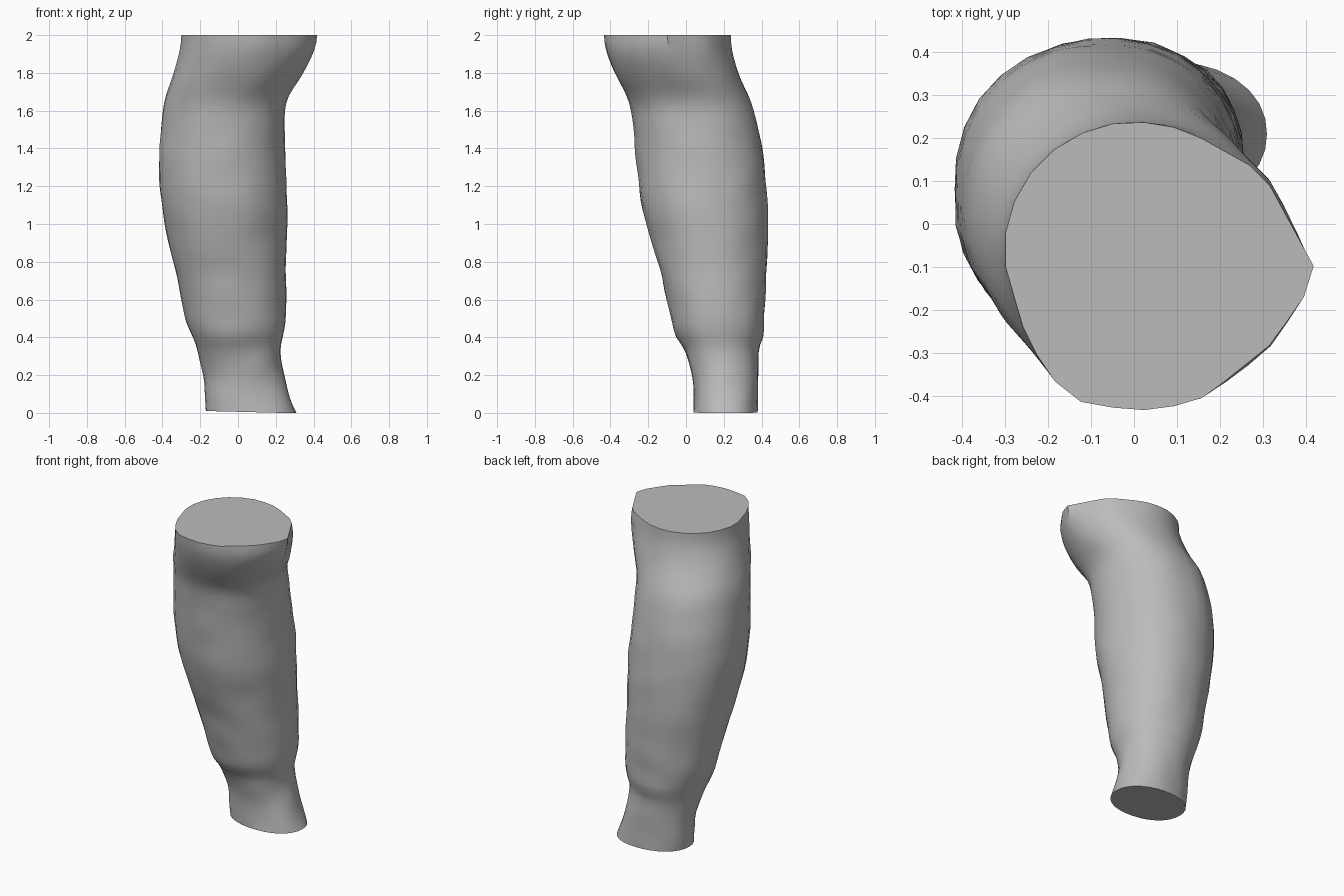
import bpy, bmesh, math
from mathutils import Vector, noise

if "Cube" in bpy.data.objects:
    bpy.data.objects.remove(bpy.data.objects["Cube"])

SEG = 30
# height, left, right, front, back extents of the limb
SECTIONS = [
    (0.00, -.17, .31, .04, .38), (0.10, -.175, .27, .04, .38),
    (0.20, -.18, .245, .03, .385), (0.34, -.22, .225, -.01, .385),
    (0.41, -.245, .235, -.055, .41), (0.50, -.28, .252, -.08, .415),
    (0.70, -.32, .255, -.125, .425), (0.90, -.37, .255, -.18, .432),
    (1.10, -.405, .26, -.235, .432), (1.30, -.42, .25, -.26, .42),
    (1.50, -.41, .248, -.28, .385), (1.65, -.39, .255, -.305, .345),
    (1.80, -.355, .32, -.36, .29), (1.92, -.325, .375, -.405, .255),
    (2.00, -.302, .42, -.437, .24)]
# outline of the upper cut end
RIM = [(.42, -.10), (.36, .01), (.30, .12), (.13, .215), (.06, .235), (-.03, .24),
       (-.16, .20), (-.26, .10), (-.30, 0), (-.30, -.10), (-.25, -.27), (-.19, -.36),
       (-.15, -.41), (0, -.437), (.13, -.42), (.17, -.40), (.32, -.28), (.41, -.15)]


def section(z):
    """Cubic interpolation of the extents at height z."""
    i = max(k for k in range(len(SECTIONS) - 1) if SECTIONS[k][0] <= z)
    a, b = SECTIONS[i], SECTIONS[i + 1]
    p, n = SECTIONS[max(i - 1, 0)], SECTIONS[min(i + 2, len(SECTIONS) - 1)]
    h = b[0] - a[0]
    t = (z - a[0]) / h
    out = []
    for c in range(1, 5):
        m0 = (b[c] - p[c]) / (b[0] - p[0]) * h
        m1 = (n[c] - a[c]) / (n[0] - a[0]) * h
        out.append((2*t**3 - 3*t*t + 1)*a[c] + (t**3 - 2*t*t + t)*m0
                   + (3*t*t - 2*t**3)*b[c] + (t**3 - t*t)*m1)
    return out


def rim_point(ang):
    """Point of the upper outline along a ray from its centre."""
    c, d = Vector((.059, -.098)), Vector((math.cos(ang), math.sin(ang)))
    for k in range(len(RIM)):
        p, q = Vector(RIM[k - 1]) - c, Vector(RIM[k]) - c
        e = q - p
        den = d.cross(e)
        if abs(den) > 1e-9:
            r, s = p.cross(e) / den, p.cross(d) / den
            if r > 0 and -1e-6 <= s <= 1 + 1e-6:
                return c + d * r
    return c


bm = bmesh.new()
rings = []
for j in range(51):
    z = j / 25
    x0, x1, y0, y1 = section(min(z, 1.9999))
    blend = max(0, (z - 1.6) / .4) ** 2
    ring = []
    for k in range(SEG):
        a = 2 * math.pi * k / SEG
        ca, sa = math.cos(a), math.sin(a)
        f = (abs(ca) ** 2.15 + abs(sa) ** 2.15) ** (-1 / 2.15)
        x = (x0 + x1) / 2 + (x1 - x0) / 2 * ca * f
        y = (y0 + y1) / 2 + (y1 - y0) / 2 * sa * f
        # gentle uneven muscle surface
        if 0 < j < 50:
            w = .007 * noise.noise(Vector((x * 9, y * 9, z * 6)))
            x, y = x + w * ca, y + w * sa
        if blend:
            r = rim_point(a)
            x, y = x + (r.x - x) * blend, y + (r.y - y) * blend
        lift = .01 * max(0, min(1, (x + .17) / .4)) if j == 0 else 0
        ring.append(bm.verts.new((x, y, .01 - lift if j == 0 else z)))
    rings.append(ring)
for lo, hi in zip(rings, rings[1:]):
    for k in range(SEG):
        n = (k + 1) % SEG
        bm.faces.new((lo[k], lo[n], hi[n], hi[k]))
# flat cut ends
bm.faces.new(rings[-1])
bm.faces.new(rings[0][::-1])
bmesh.ops.recalc_face_normals(bm, faces=bm.faces)

mesh = bpy.data.meshes.new("lower_leg")
bm.to_mesh(mesh)
bm.free()
leg = bpy.data.objects.new("lower_leg", mesh)
bpy.context.collection.objects.link(leg)
grey = bpy.data.materials.new("plain grey")
grey.diffuse_color = (.5, .5, .5, 1)
grey.use_nodes = True
grey.node_tree.nodes["Principled BSDF"].inputs["Base Color"].default_value = grey.diffuse_color
mesh.materials.append(grey)
bpy.context.view_layer.objects.active = leg
leg.select_set(True)
bpy.ops.object.shade_smooth_by_angle(angle=math.radians(35))
